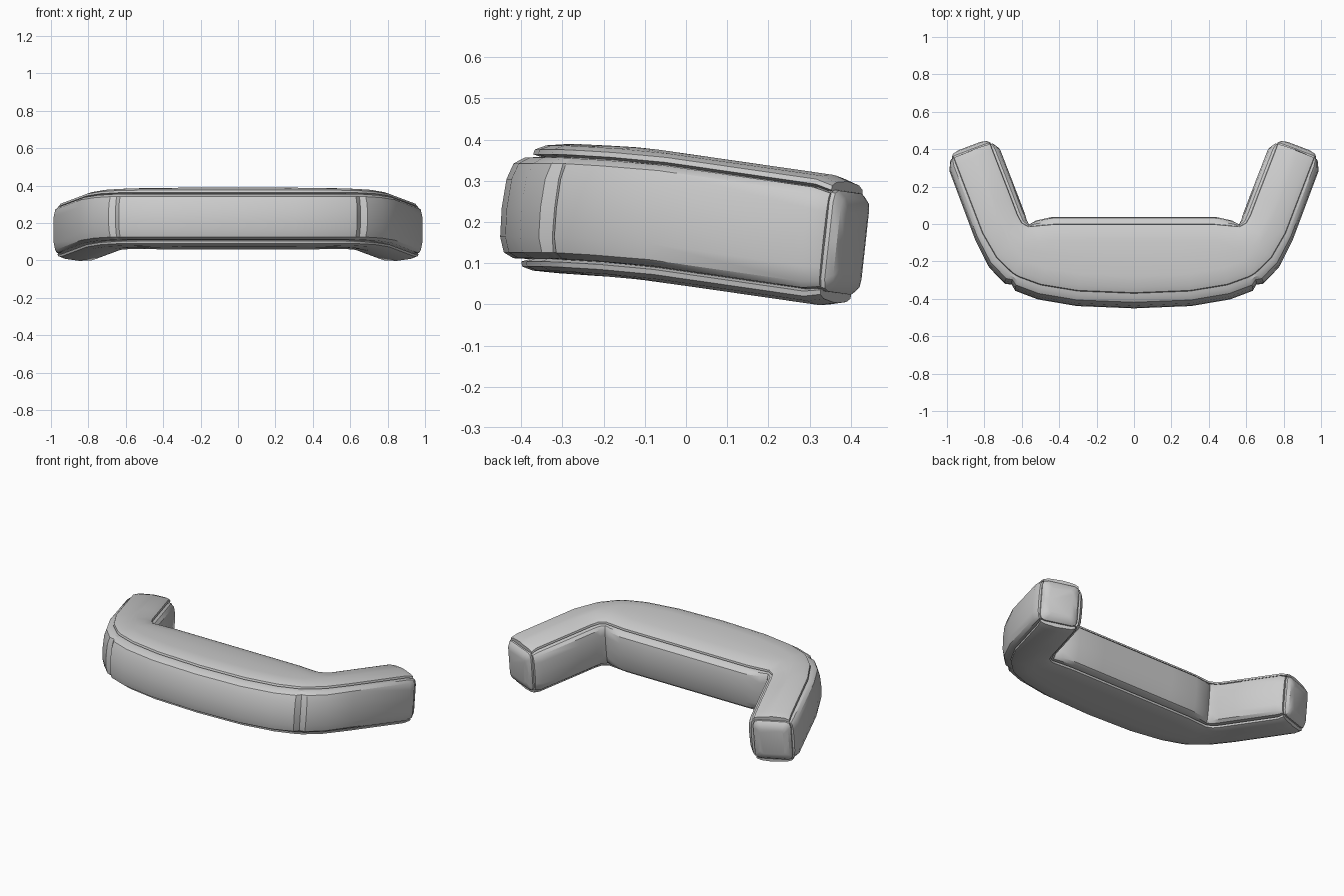
import bpy, bmesh
from mathutils import Vector

if "Cube" in bpy.data.objects:
    bpy.data.objects.remove(bpy.data.objects["Cube"])

# Right-half stations: outer seam line, inner seam line, outer puff, inner puff, height scale
HALF = [
    ((0, -.37), (0, 0), 1, .8, 1),
    ((.30, -.358), (.25, 0), 1, .8, 1),
    ((.50, -.325), (.43, 0), .98, .8, 1),
    ((.615, -.283), (.52, -.008), .95, .6, 1),
    ((.635, -.272), (.565, -.012), .6, .3, 1),
    ((.655, -.258), (.60, .008), .9, .6, 1),
    ((.735, -.18), (.622, .05), .85, .7, 1),
    ((.81, -.05), (.66, .15), .7, .7, 1),
    ((.95, .315), (.755, .395), .65, .7, 1),
    ((.965, .355), (.767, .43), .3, .3, .93),
]
# Quarter section (offset past the seam line, local height), from top panel to side panel middle
QUARTER = [(-.09, .157), (-.03, .152), (-.003, .142), (0, .13), (-.02, .124),
           (.02, .122), (.045, .108), (.058, .07), (.062, 0)]


def lerp_height(y):
    """Centre height of the bar: level at the front, sloping down along the arms."""
    pts = [(-.30, .234), (-.1, .222), (.42, .147)]
    if y <= pts[0][0]:
        return pts[0][1]
    for (y0, z0), (y1, z1) in zip(pts, pts[1:]):
        if y <= y1:
            break
    return z0 + (z1 - z0) * (y - y0) / (y1 - y0)


def place(p, zl):
    """Put a plan point and local height into the tilted bar."""
    return Vector((p.x, p.y + .11 * (zl - .14), lerp_height(p.y) + zl))


def finish(bm, name, angle=.6):
    bmesh.ops.recalc_face_normals(bm, faces=bm.faces)
    me = bpy.data.meshes.new(name)
    bm.to_mesh(me)
    bm.free()
    ob = bpy.data.objects.new(name, me)
    bpy.context.collection.objects.link(ob)
    bpy.ops.object.select_all(action='DESELECT')
    ob.select_set(True)
    bpy.context.view_layer.objects.active = ob
    bpy.ops.object.shade_smooth_by_angle(angle=angle)


def bridge(bm, rings):
    for a, b in zip(rings, rings[1:]):
        n = len(a)
        for i in range(n):
            j = (i + 1) % n
            bm.faces.new((a[i], a[j], b[j], b[i]))


# Padded U-shaped bar, lofted through mirrored stations
def flip(s):
    return ((-s[0][0], s[0][1]), (-s[1][0], s[1][1])) + s[2:]


stations = [flip(s) for s in reversed(HALF[1:])] + HALF
outer = [Vector(s[0]) for s in stations]
inner = [Vector(s[1]) for s in stations]


def normal(line, i):
    t = (line[min(i + 1, len(line) - 1)] - line[max(i - 1, 0)]).normalized()
    return Vector((t.y, -t.x))


side = QUARTER + [(d, -z) for d, z in reversed(QUARTER[:-1])]
bm = bmesh.new()
rings = []
for i, (_, _, ko, ki, kz) in enumerate(stations):
    no, ni = normal(outer, i), -normal(inner, i)
    mid = (outer[i] + inner[i]) / 2

    def point(base, n, k, d, z):
        return place(base + n * (d * k if d > 0 else d), z * kz)
    ring = [point(outer[i], no, ko, d, z) for d, z in side]
    ring.append(place(mid, -.158 * kz))
    ring += [point(inner[i], ni, ki, d, -z) for d, z in side]
    ring.append(place(mid, .158 * kz))
    rings.append([bm.verts.new(p) for p in ring])
bridge(bm, rings)
bm.faces.new(rings[0])
bm.faces.new(rings[-1])
finish(bm, "padded_bar")

# Pillow-shaped end panels closing both arms
LOOP = [(.72, 1), (.92, .94), (1, .76), (1, 0)]
LOOP += [(x, -z) for x, z in reversed(LOOP[:-1])]
LOOP += [(-x, -z) for x, z in LOOP]
for sx, name in ((1, "right_end_panel"), (-1, "left_end_panel")):
    across, out = Vector((.935, -.354)), Vector((.354, .935))
    centre = Vector((.867, .39))
    bm = bmesh.new()
    rings = []
    for depth, s in ((-.03, .94), (-.008, 1.03), (.012, 1.02), (.028, .9), (.036, .65)):
        ring = []
        for u, v in LOOP:
            p = place(centre + across * (u * .108 * s) + out * depth, v * .12 * s)
            p.x *= sx
            ring.append(bm.verts.new(p))
        rings.append(ring)
    bridge(bm, rings)
    bm.faces.new(rings[0])
    bm.faces.new(rings[-1])
    finish(bm, name)
